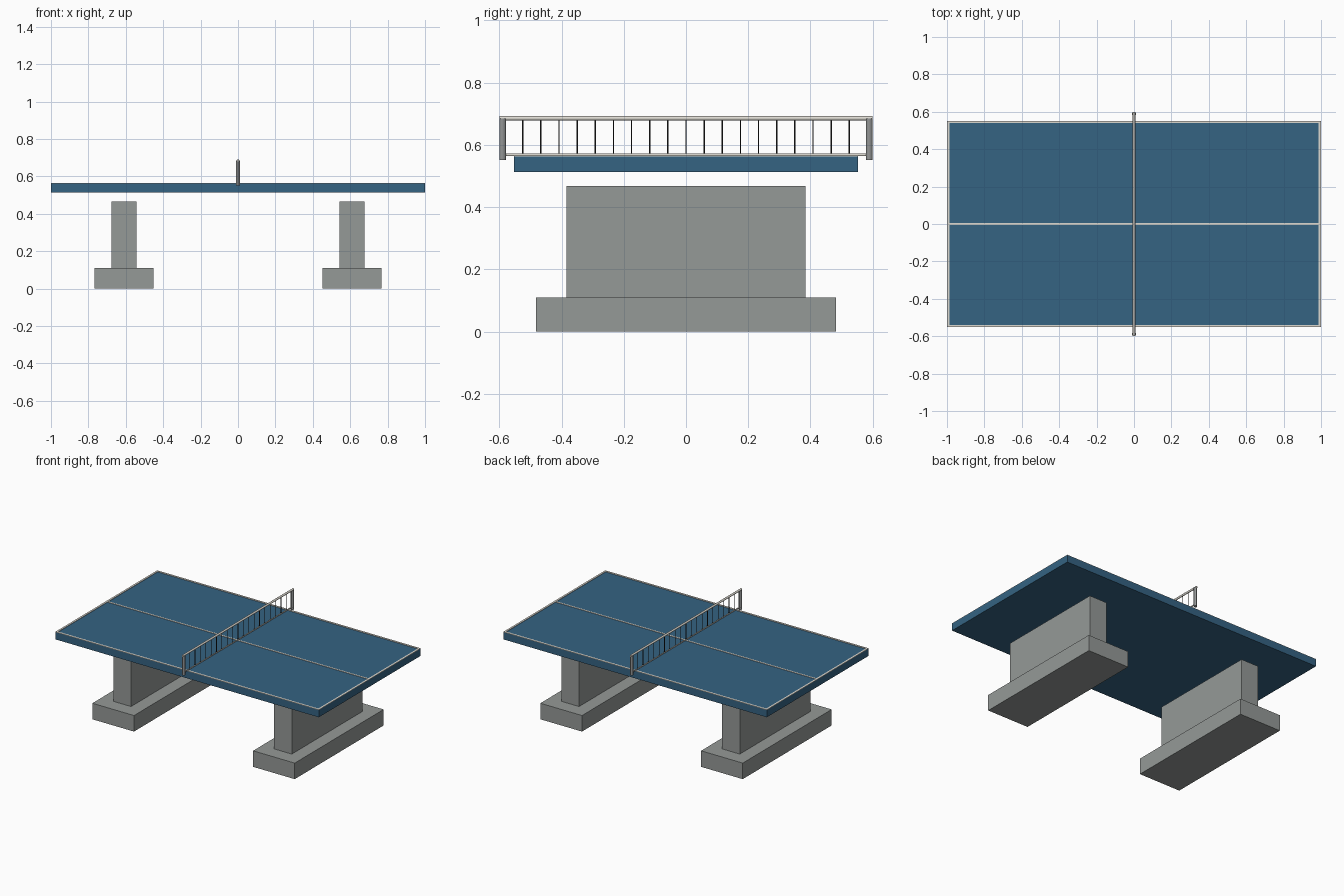
import bpy
import math

cube = bpy.data.objects.get("Cube")
if cube:
    bpy.data.objects.remove(cube, do_unlink=True)


def material(name, rgb):
    m = bpy.data.materials.new(name)
    m.use_nodes = True
    m.diffuse_color = (*rgb, 1)
    m.node_tree.nodes["Principled BSDF"].inputs["Base Color"].default_value = (*rgb, 1)
    return m


blue = material("table blue", (0.035, 0.125, 0.225))
concrete = material("concrete grey", (0.30, 0.32, 0.31))
white = material("line white", (0.72, 0.70, 0.64))
metal = material("post grey", (0.30, 0.31, 0.31))
dark = material("net dark", (0.03, 0.03, 0.03))


def box(name, x, y, z, mat):
    """Box from (min, max) ranges along each axis."""
    bpy.ops.mesh.primitive_cube_add(size=1, location=[sum(r) / 2 for r in (x, y, z)])
    o = bpy.context.object
    o.name = name
    o.scale = [r[1] - r[0] for r in (x, y, z)]
    bpy.ops.object.transform_apply(location=False, rotation=False, scale=True)
    o.data.materials.append(mat)
    return o


def rod(name, radius, length, location, mat, sides=12, along_y=False):
    rot = (math.pi / 2, 0, 0) if along_y else (0, 0, 0)
    bpy.ops.mesh.primitive_cylinder_add(vertices=sides, radius=radius, depth=length,
                                        location=location, rotation=rot)
    o = bpy.context.object
    o.name = name
    o.data.materials.append(mat)
    bpy.ops.object.shade_smooth_by_angle()
    return o


# Concrete feet and pedestals
for side, s in (("left", 1), ("right", -1)):
    cx = s * 0.61
    box(f"foot_{side}", (cx - 0.158, cx + 0.158), (-0.482, 0.482), (0, 0.11), concrete)
    box(f"pedestal_{side}", (cx - 0.067, cx + 0.067), (-0.384, 0.384), (0.11, 0.467), concrete)

# Table top
TOP = 0.562
W, D, LINE = 1.0, 0.552, 0.013
box("table_top", (-W, W), (-D, D), (0.513, TOP), blue)

# Painted lines as thin plates
paint = (TOP, TOP + 0.003)
for side, s in (("left", 1), ("right", -1)):
    box(f"end_line_{side}", sorted((s * W, s * (W - LINE))), (-D, D), paint, white)
for side, s in (("back", 1), ("front", -1)):
    box(f"side_line_{side}", (LINE - W, W - LINE), sorted((s * D, s * (D - LINE))), paint, white)
box("centre_line", (LINE - W, W - LINE), (-0.005, 0.005), paint, white)

# Net posts, rails and strands
for side, s in (("back", 1), ("front", -1)):
    rod(f"net_post_{side}", 0.011, 0.134, (0, s * 0.589, 0.618), metal)
rod("net_top_rail", 0.007, 1.2, (0, 0, 0.685), white, along_y=True)
rod("net_bottom_rail", 0.004, 1.16, (0, 0, 0.568), white, along_y=True)
for i in range(19):
    rod(f"net_strand_{i + 1}", 0.002, 0.115, (0, (i - 9) * 0.0583, 0.6255), dark, sides=6)
